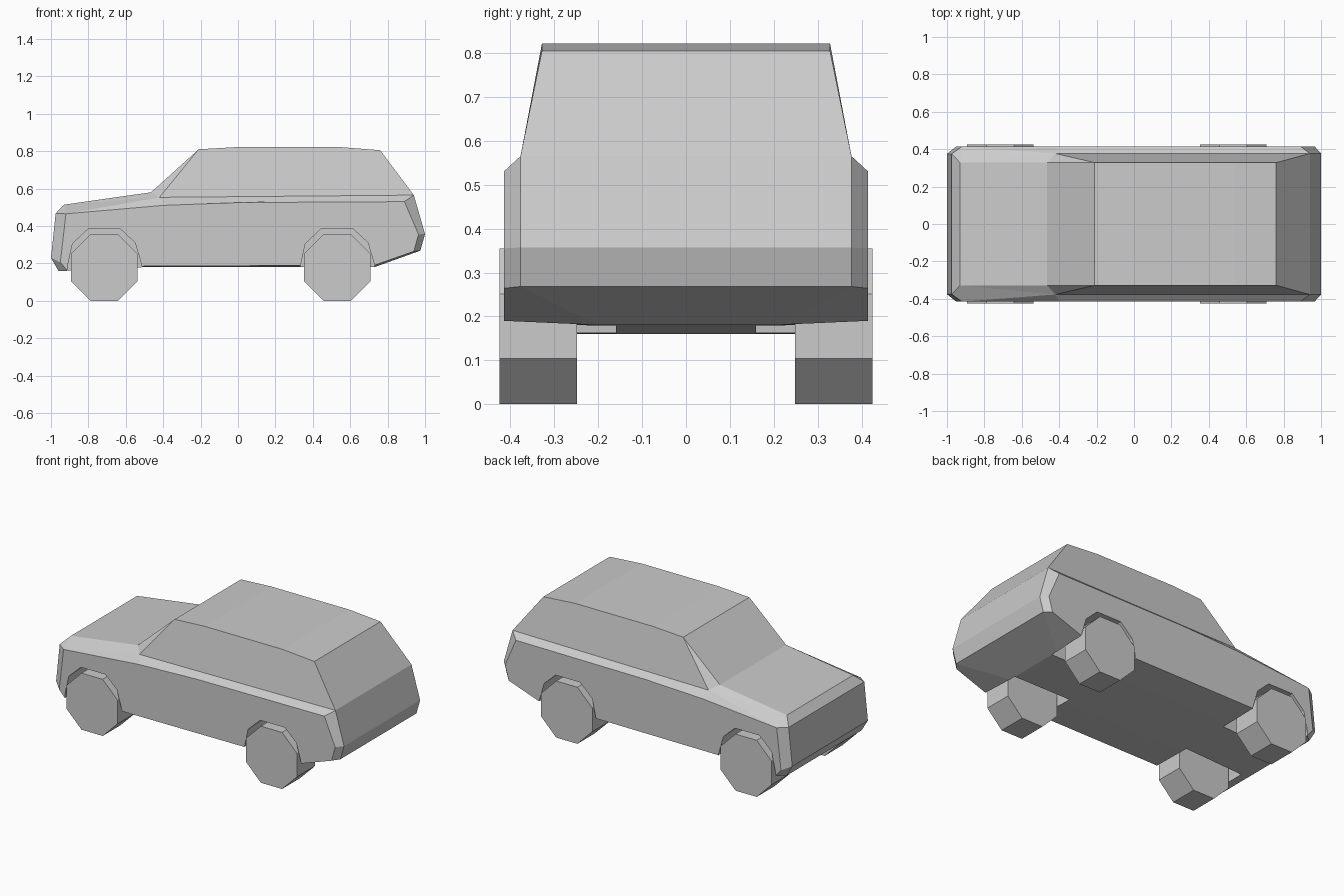
import bpy, bmesh, math
from mathutils import Vector

cube = bpy.data.objects.get("Cube")
if cube:
    bpy.data.objects.remove(cube, do_unlink=True)

grey = bpy.data.materials.new("plain grey")
grey.use_nodes = True
COLOUR = (0.6, 0.6, 0.6, 1)
grey.diffuse_color = COLOUR
grey.node_tree.nodes["Principled BSDF"].inputs["Base Color"].default_value = COLOUR


def finish(name, bm):
    bmesh.ops.recalc_face_normals(bm, faces=bm.faces)
    mesh = bpy.data.meshes.new(name)
    bm.to_mesh(mesh)
    bm.free()
    mesh.materials.append(grey)
    ob = bpy.data.objects.new(name, mesh)
    bpy.context.collection.objects.link(ob)
    return ob


def prism(name, outline, y0, y1):
    """Extrude an (x, z) outline from y0 to y1."""
    bm = bmesh.new()
    face = bm.faces.new([bm.verts.new((x, y0, z)) for x, z in outline])
    new = bmesh.ops.extrude_face_region(bm, geom=[face])["geom"]
    verts = [v for v in new if isinstance(v, bmesh.types.BMVert)]
    bmesh.ops.translate(bm, verts=verts, vec=Vector((0, y1 - y0, 0)))
    return finish(name, bm)


# Body corner points of one half: (x, y, z)
SIDE, SHOULDER, ROOF = 0.415, 0.377, 0.328
P = {
    # nose, bonnet, roof and tail, around the centre panels
    "nose_low": (-0.96, 0.37, 0.16), "nose_mid": (-1, 0.375, 0.23),
    "nose_top": (-0.975, 0.375, 0.467), "bonnet": (-0.93, ROOF, 0.514),
    "screen": (-0.465, ROOF, 0.58), "roof_a": (-0.21, ROOF, 0.81),
    "roof_b": (0, ROOF, 0.822), "roof_c": (0.54, ROOF, 0.822),
    "roof_d": (0.76, ROOF, 0.805), "tail_top": (0.94, SHOULDER, 0.565),
    "tail_mid": (1, SHOULDER, 0.357), "tail_low": (0.975, SHOULDER, 0.268),
    "floor_b": (0.73, 0.2, 0.18), "floor_a": (-0.5, 0.2, 0.18),
    # pillar foot, then the outer side panel
    "pillar": (-0.42, SHOULDER, 0.553),
    "s_nose_low": (-0.91, SIDE, 0.16), "s_nose_mid": (-0.95, SIDE, 0.205),
    "s_nose_top": (-0.92, SIDE, 0.465), "belt_a": (-0.4, SIDE, 0.51),
    "belt_b": (0, SIDE, 0.525), "belt_c": (0.89, SIDE, 0.53),
    "s_tail_mid": (0.965, SIDE, 0.355), "s_tail_low": (0.94, SIDE, 0.264),
    "sill_b": (0.73, SIDE, 0.19), "sill_a": (-0.5, SIDE, 0.185),
}
centre_line = list(P)[:14]
half_faces = [
    "bonnet screen pillar", "bonnet pillar s_nose_top", "s_nose_top pillar belt_a",
    "screen roof_a pillar",
    "pillar roof_a roof_b roof_c roof_d tail_top",
    "pillar tail_top belt_c belt_b belt_a",
    "tail_top tail_mid s_tail_mid belt_c", "tail_mid tail_low s_tail_low s_tail_mid",
    "tail_low floor_b sill_b s_tail_low",
    "nose_low nose_mid s_nose_mid s_nose_low",
    "nose_mid nose_top s_nose_top s_nose_mid", "nose_top bonnet s_nose_top",
    "nose_low s_nose_low sill_a floor_a", "floor_a sill_a sill_b floor_b",
    "s_nose_low s_nose_mid s_nose_top belt_a belt_b belt_c "
    "s_tail_mid s_tail_low sill_b sill_a",
]
bm = bmesh.new()
left = {k: bm.verts.new(p) for k, p in P.items()}
right = {k: bm.verts.new((x, -y, z)) for k, (x, y, z) in P.items()}
for a, b in zip(centre_line, centre_line[1:] + centre_line[:1]):
    bm.faces.new((left[a], left[b], right[b], right[a]))
for names in half_faces:
    for side in (left, right):
        bm.faces.new([side[n] for n in names.split()])
body = finish("body", bm)

# Wheel arches cut into the body, and eight-sided wheels
ARCH = [(-0.205, 0.1), (-0.195, 0.19), (-0.17, 0.305), (-0.085, 0.385),
        (0.085, 0.385), (0.165, 0.31), (0.2, 0.19), (0.21, 0.1)]
RADIUS = 0.1775 / math.cos(math.pi / 8)
WHEEL = [(RADIUS * math.cos((i + 0.5) * math.pi / 4),
          0.1775 + RADIUS * math.sin((i + 0.5) * math.pi / 4)) for i in range(8)]
for end, cx in (("front", -0.715), ("rear", 0.53)):
    for hand, s in (("left", -1), ("right", 1)):
        cutter = prism("arch_cutter", [(cx + x, z) for x, z in ARCH], s * 0.16, s * 0.6)
        cutter.hide_render = True
        mod = body.modifiers.new("arch", "BOOLEAN")
        mod.operation, mod.solver, mod.object = "DIFFERENCE", "EXACT", cutter
        bpy.context.view_layer.objects.active = body
        bpy.ops.object.modifier_apply(modifier=mod.name)
        bpy.data.objects.remove(cutter, do_unlink=True)
        prism(f"{end}_{hand}_wheel", [(cx + x, z) for x, z in WHEEL], s * 0.248, s * 0.425)
